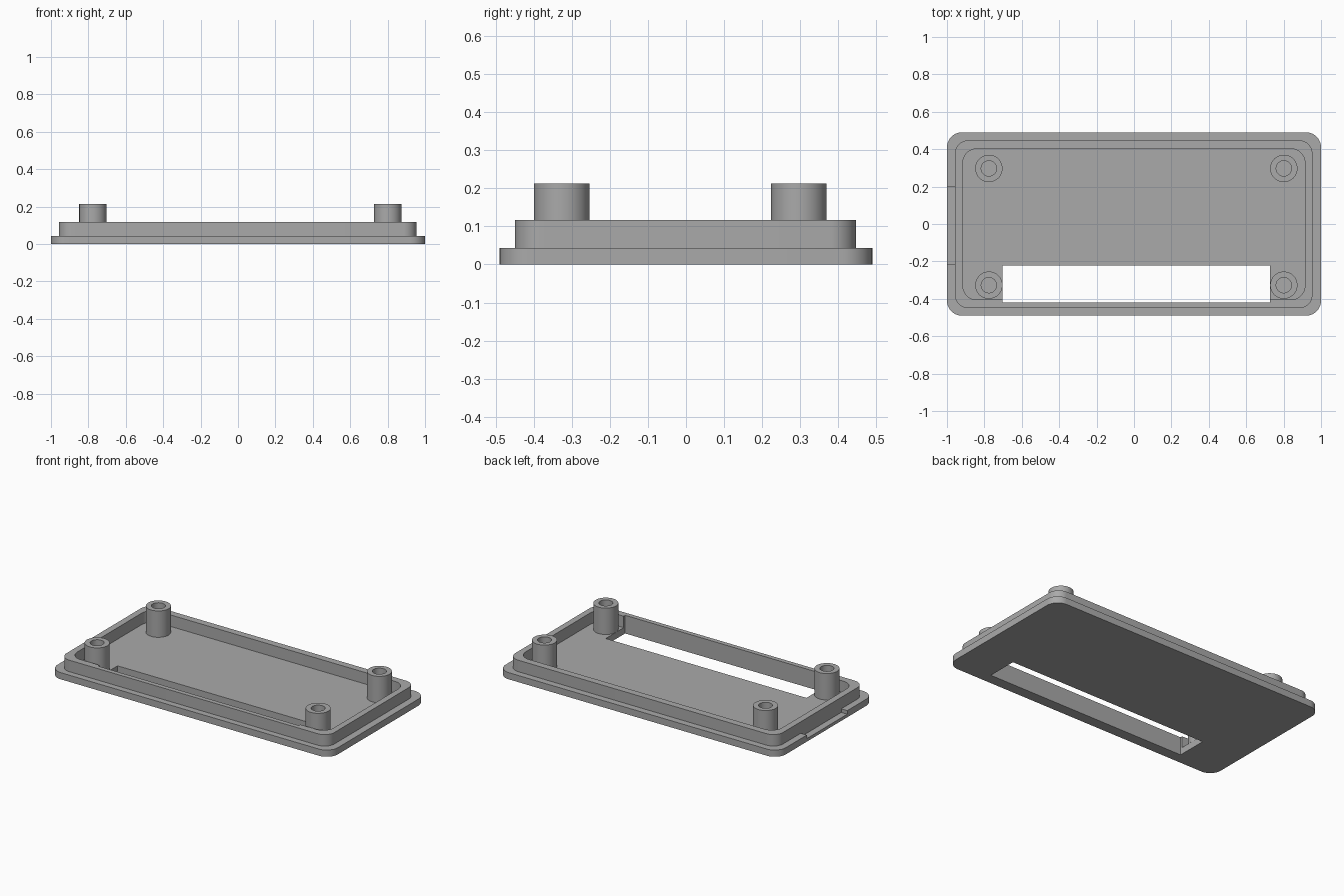
import bpy, bmesh, math

cube = bpy.data.objects.get("Cube")
if cube:
    bpy.data.objects.remove(cube)

grey = bpy.data.materials.new("matte grey")
grey.use_nodes = True
colour = (0.4, 0.4, 0.4, 1)
grey.diffuse_color = colour
grey.node_tree.nodes["Principled BSDF"].inputs["Base Color"].default_value = colour

BASE_TOP, WALL_TOP, POST_TOP = 0.043, 0.117, 0.213


def rounded_outline(x0, x1, y0, y1, radius, steps=12):
    """Counter-clockwise rectangle outline with rounded corners."""
    corners = [(x1 - radius, y1 - radius), (x0 + radius, y1 - radius),
               (x0 + radius, y0 + radius), (x1 - radius, y0 + radius)]
    if radius == 0:
        return corners
    return [(cx + radius * math.cos(a), cy + radius * math.sin(a))
            for q, (cx, cy) in enumerate(corners)
            for a in [(q + s / steps) * math.pi / 2 for s in range(steps + 1)]]


def circle(cx, cy, radius, sides=48):
    return [(cx + radius * math.cos(math.tau * i / sides),
             cy + radius * math.sin(math.tau * i / sides)) for i in range(sides)]


def prism(name, outline, z0, z1):
    """Solid extrusion of an outline between two heights."""
    bm = bmesh.new()
    face = bm.faces.new([bm.verts.new((x, y, z0)) for x, y in outline])
    grown = bmesh.ops.extrude_face_region(bm, geom=[face])["geom"]
    moved = [v for v in grown if isinstance(v, bmesh.types.BMVert)]
    bmesh.ops.translate(bm, verts=moved, vec=(0, 0, z1 - z0))
    bmesh.ops.recalc_face_normals(bm, faces=bm.faces)
    mesh = bpy.data.meshes.new(name)
    bm.to_mesh(mesh)
    bm.free()
    mesh.materials.append(grey)
    obj = bpy.data.objects.new(name, mesh)
    bpy.context.collection.objects.link(obj)
    return obj


def select(obj):
    bpy.ops.object.select_all(action="DESELECT")
    obj.select_set(True)
    bpy.context.view_layer.objects.active = obj


def cut(obj, outline, z0, z1):
    """Remove an extruded outline from a part."""
    cutter = prism("cutter", outline, z0, z1)
    cutter.hide_render = True
    mod = obj.modifiers.new("cut", "BOOLEAN")
    mod.operation, mod.solver, mod.object = "DIFFERENCE", "EXACT", cutter
    select(obj)
    bpy.ops.object.modifier_apply(modifier=mod.name)
    bpy.data.objects.remove(cutter)


def smooth(obj):
    select(obj)
    bpy.ops.object.shade_smooth_by_angle(angle=math.radians(30))


# Window along the front, passing through the plate and into the wall
window = rounded_outline(-0.704, 0.728, -0.42, -0.222, 0)

# Base plate with window and shallow side notch
plate = prism("base_plate", rounded_outline(-1, 1, -0.49, 0.49, 0.08), 0, BASE_TOP)
cut(plate, window, -0.1, 0.3)
cut(plate, rounded_outline(-1.1, -0.957, -0.215, 0.197, 0), 0.02, 0.3)
smooth(plate)

# Raised rim wall
rim = prism("rim_wall", rounded_outline(-0.957, 0.954, -0.45, 0.447, 0.07), BASE_TOP, WALL_TOP)
cut(rim, rounded_outline(-0.915, 0.914, -0.405, 0.402, 0.075), 0, 0.3)
cut(rim, window, -0.1, 0.3)
smooth(rim)

# Four hollow screw posts
for side, x in (("right", -0.776), ("left", 0.801)):
    for end, y in (("front", -0.327), ("back", 0.297)):
        post = prism(f"{end}_{side}_post", circle(x, y, 0.073), BASE_TOP, POST_TOP)
        cut(post, circle(x, y, 0.041), 0, 0.3)
        smooth(post)
